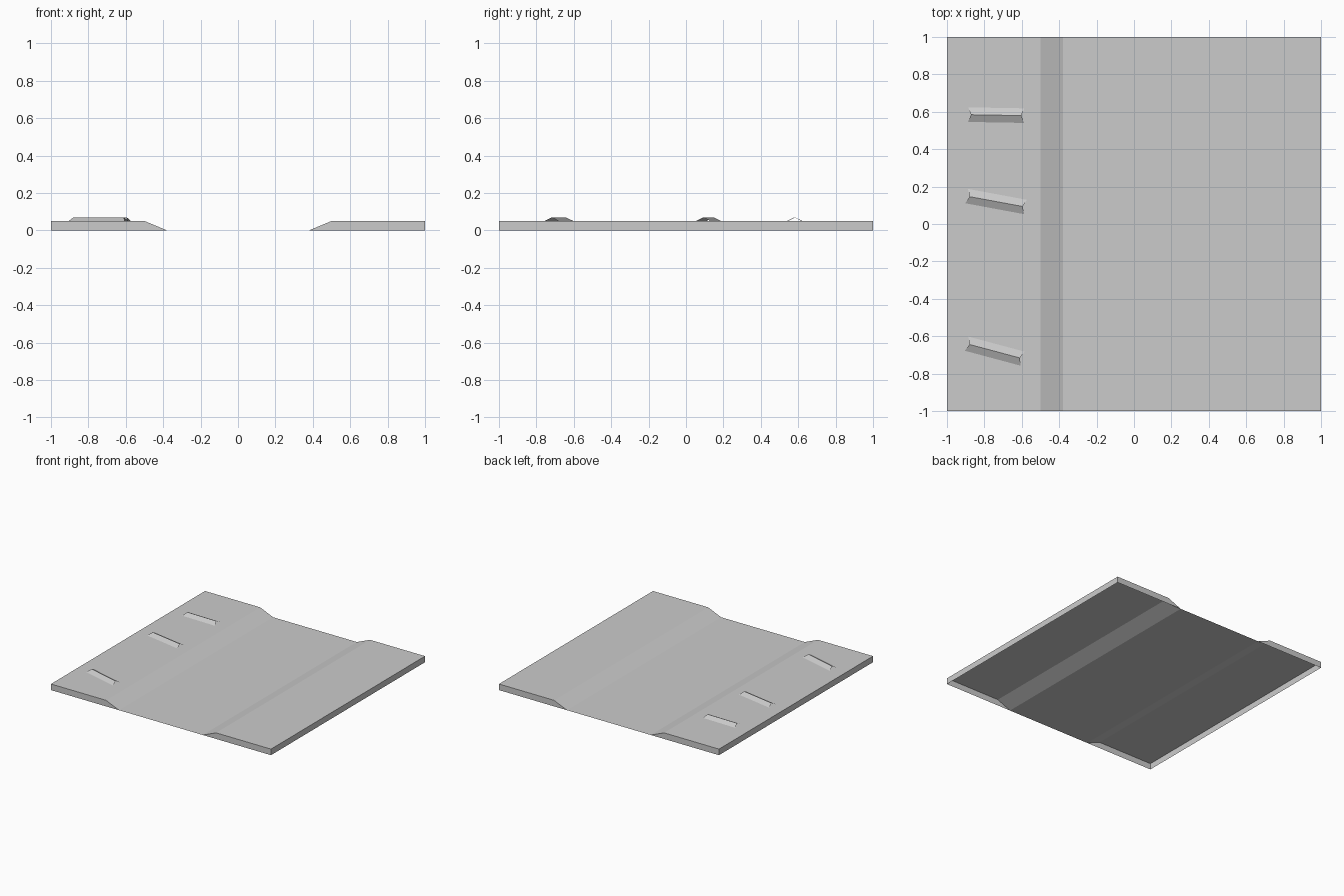
import bpy
import bmesh
from math import radians
from mathutils import Matrix, Vector

cube = bpy.data.objects.get("Cube")
if cube:
    bpy.data.objects.remove(cube)

GREY = (0.6, 0.6, 0.6, 1)
grey = bpy.data.materials.new("plain grey")
grey.use_nodes = True
grey.diffuse_color = GREY
grey.node_tree.nodes["Principled BSDF"].inputs["Base Color"].default_value = GREY

HEIGHT = 0.05


def add_object(name, bm):
    mesh = bpy.data.meshes.new(name)
    bm.to_mesh(mesh)
    bm.free()
    mesh.materials.append(grey)
    obj = bpy.data.objects.new(name, mesh)
    bpy.context.collection.objects.link(obj)
    return obj


def face(bm, points):
    bm.faces.new([bm.verts.new(p) for p in points])


# Ground sheet: raised banks on both sides of a sunken channel, open underneath
bm = bmesh.new()
profile = [(-1, HEIGHT), (-0.5, HEIGHT), (-0.38, 0), (0.38, 0), (0.5, HEIGHT), (1, HEIGHT)]
for (x0, z0), (x1, z1) in zip(profile, profile[1:]):
    face(bm, [(x0, -1, z0), (x1, -1, z1), (x1, 1, z1), (x0, 1, z0)])

# Skirt walls: outer sides, then the front and back ends of each bank
for s in (-1, 1):
    face(bm, [(s, -s, 0), (s, s, 0), (s, s, HEIGHT), (s, -s, HEIGHT)])
    for y in (-1, 1):
        wall = [(s, y, 0), (s * 0.38, y, 0), (s * 0.5, y, HEIGHT), (s, y, HEIGHT)]
        face(bm, wall if s * y > 0 else wall[::-1])
bmesh.ops.remove_doubles(bm, verts=bm.verts, dist=0.0001)
add_object("ground_sheet", bm)


# Ridges: small tent shapes with open ends and a shorter crest
def add_ridge(name, x, y, angle, length):
    bm = bmesh.new()
    half, crest, width, rise = length / 2, length / 2 - 0.016, 0.039, 0.02
    for s in (-1, 1):
        face(bm, [(-s * half, s * width, 0), (-s * crest, 0, rise),
                  (s * crest, 0, rise), (s * half, s * width, 0)])
    bmesh.ops.remove_doubles(bm, verts=bm.verts, dist=0.0001)
    bmesh.ops.transform(bm, verts=bm.verts, matrix=Matrix.Rotation(radians(angle), 4, "Z"))
    add_object(name, bm).location = Vector((x, y, HEIGHT))


add_ridge("back_ridge", -0.737, 0.582, -1, 0.30)
add_ridge("middle_ridge", -0.737, 0.12, -10.5, 0.32)
add_ridge("front_ridge", -0.745, -0.68, -15, 0.31)
